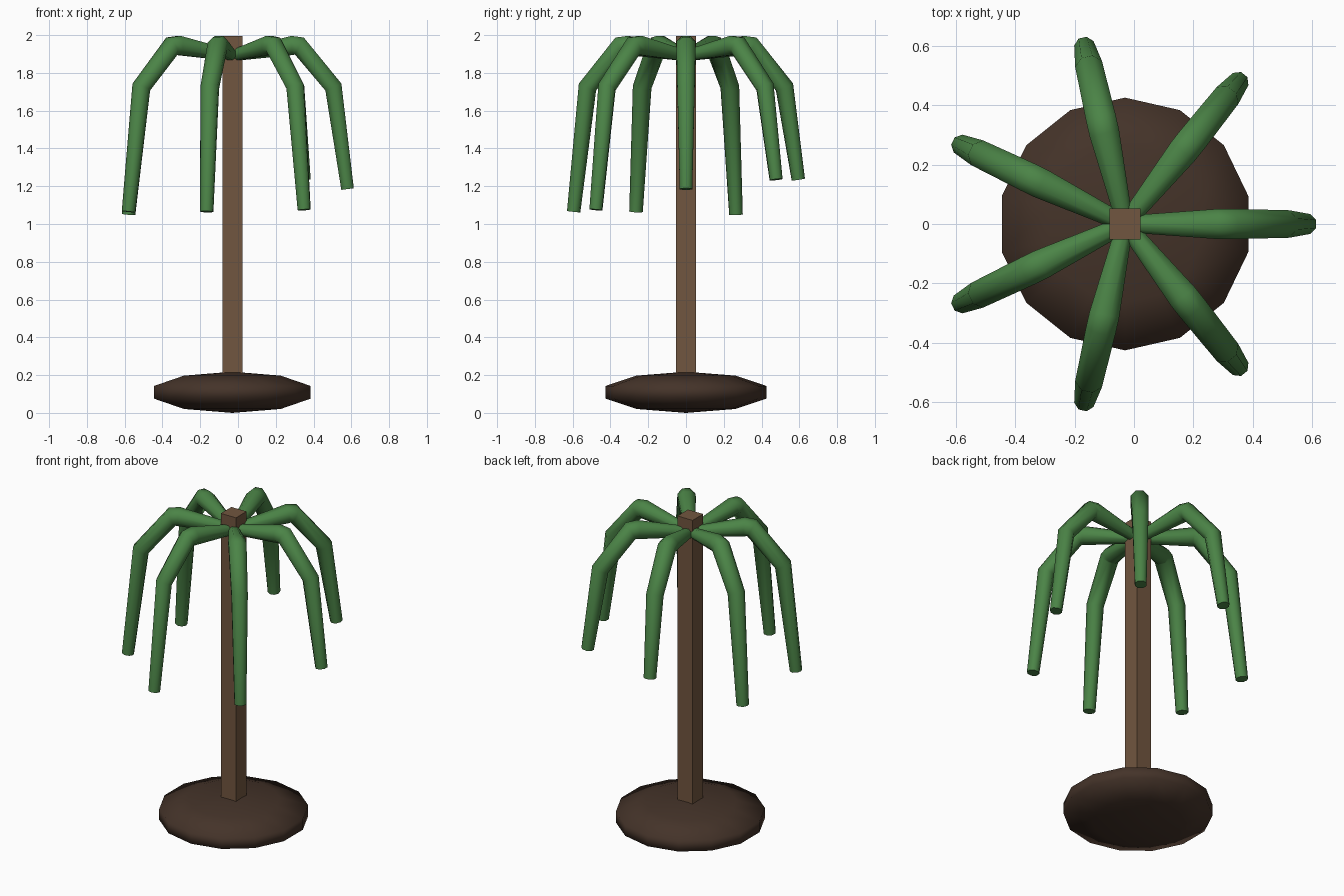
import bpy, bmesh, math
from mathutils import Vector, Matrix

cube = bpy.data.objects.get("Cube")
if cube:
    bpy.data.objects.remove(cube, do_unlink=True)

CENTRE_X = -0.03
SIDES = 8


def material(name, rgb):
    m = bpy.data.materials.new(name)
    m.use_nodes = True
    m.diffuse_color = (*rgb, 1)
    m.node_tree.nodes["Principled BSDF"].inputs["Base Color"].default_value = (*rgb, 1)
    return m


bark = material("bark brown", (0.165, 0.092, 0.05))
soil = material("dark soil", (0.058, 0.033, 0.022))
leaf = material("leaf green", (0.07, 0.23, 0.062))


def finish(bm, name, mat, smooth_angle=None):
    bmesh.ops.recalc_face_normals(bm, faces=bm.faces)
    mesh = bpy.data.meshes.new(name)
    bm.to_mesh(mesh)
    bm.free()
    mesh.materials.append(mat)
    obj = bpy.data.objects.new(name, mesh)
    bpy.context.collection.objects.link(obj)
    if smooth_angle:
        bpy.ops.object.select_all(action="DESELECT")
        obj.select_set(True)
        bpy.context.view_layer.objects.active = obj
        bpy.ops.object.shade_smooth_by_angle(angle=math.radians(smooth_angle))
    return obj


# Soil mound: a flattened sphere
bm = bmesh.new()
bmesh.ops.create_uvsphere(
    bm, u_segments=14, v_segments=5, radius=1,
    matrix=Matrix.Translation((CENTRE_X, 0, 0.109)) @ Matrix.Diagonal((0.447, 0.447, 0.109, 1)))
finish(bm, "soil_mound", soil, 75)

# Trunk: a square post sunk into the mound
bm = bmesh.new()
bmesh.ops.create_cube(
    bm, size=1,
    matrix=Matrix.Translation((CENTRE_X, 0, 1.05)) @ Matrix.Diagonal((0.105, 0.105, 1.89, 1)))
finish(bm, "trunk", bark)


def frond(name, angle, tip_z):
    # Each path point is (distance from trunk, height, tube radius)
    path = [(0, 1.89, 0.03), (0.315, 1.945, 0.055), (0.355, 1.942, 0.055),
            (0.535, 1.725, 0.05), (0.61, tip_z, 0.036)]
    points = [Vector((r, 0, z)) for r, z, _ in path]
    side = Vector((0, 1, 0))
    place = Matrix.Translation((CENTRE_X, 0, 0)) @ Matrix.Rotation(angle, 4, "Z")
    bm = bmesh.new()
    rings = []
    for i, p in enumerate(points):
        before = (p - points[i - 1]).normalized() if i else Vector()
        after = (points[i + 1] - p).normalized() if i + 1 < len(points) else Vector()
        up = (before + after).normalized().cross(side)
        ring = []
        for k in range(SIDES):
            a = math.tau * (k + 0.5) / SIDES
            offset = side * math.cos(a) + up * math.sin(a)
            ring.append(bm.verts.new(place @ (p + offset * path[i][2])))
        rings.append(ring)
    for low, high in zip(rings, rings[1:]):
        for k in range(SIDES):
            n = (k + 1) % SIDES
            bm.faces.new((low[k], low[n], high[n], high[k]))
    bm.faces.new(rings[0])
    bm.faces.new(rings[-1])
    finish(bm, name, leaf, 50)


# Ring of drooping fronds with uneven lengths
tips = [1.185, 1.235, 1.235, 1.05, 1.065, 1.065, 1.075]
for i, tip in enumerate(tips):
    frond(f"frond_{i + 1}", math.tau * i / len(tips), tip)
